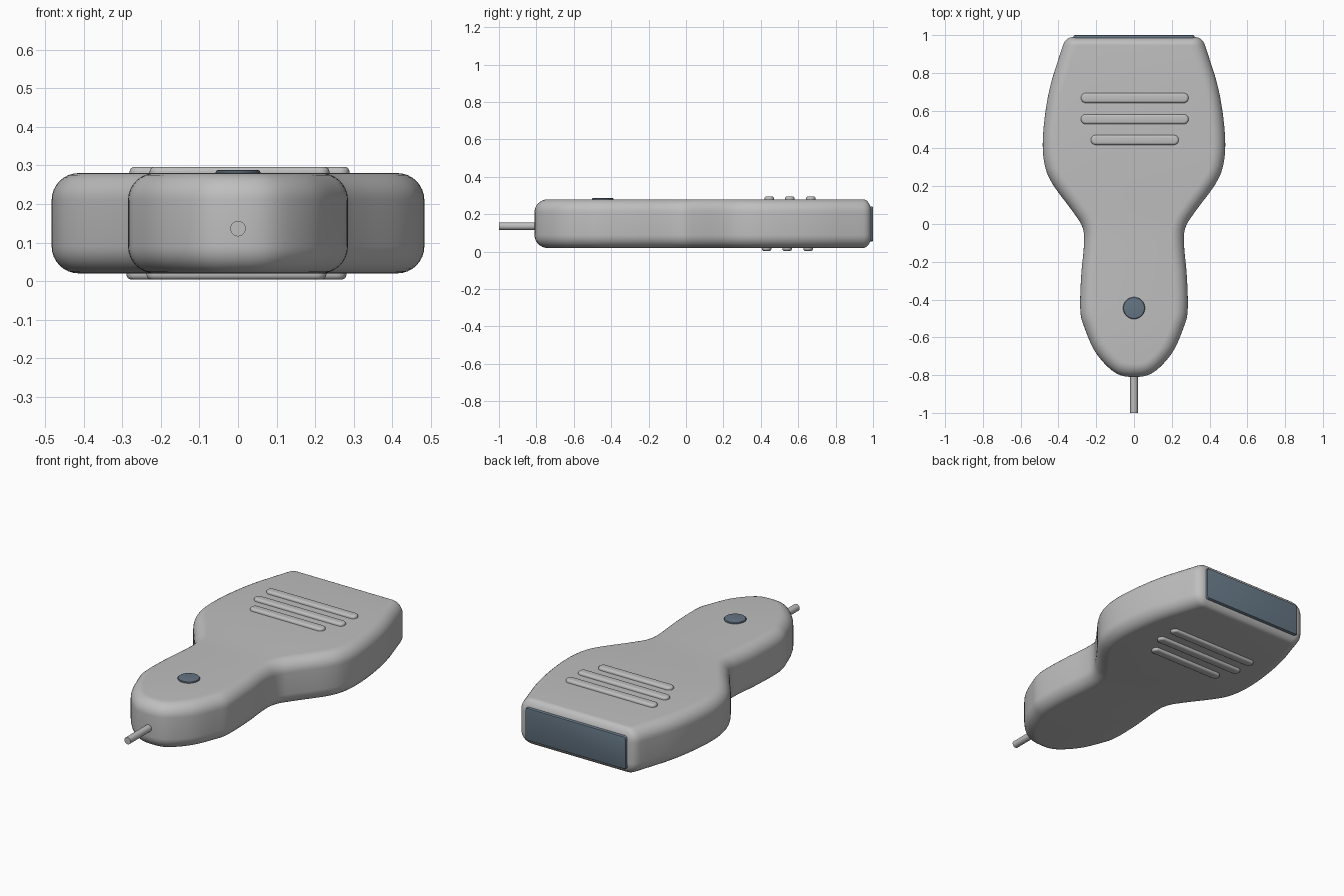
import bpy
import bmesh
from math import sin, cos, pi
from mathutils import Vector

cube = bpy.data.objects.get("Cube")
if cube:
    bpy.data.objects.remove(cube)


def material(name, rgb):
    m = bpy.data.materials.new(name)
    m.use_nodes = True
    m.diffuse_color = (*rgb, 1)
    m.node_tree.nodes["Principled BSDF"].inputs["Base Color"].default_value = (*rgb, 1)
    return m


GREY = material("light grey plastic", (0.52, 0.52, 0.52))
BLUE = material("slate blue", (0.13, 0.18, 0.23))


def loft(name, rings, mat, angle=0.6):
    """Skin equal-length closed rings, capping both ends."""
    bm = bmesh.new()
    rows = [[bm.verts.new(p) for p in ring] for ring in rings]
    n = len(rows[0])
    for a, b in zip(rows, rows[1:]):
        for i in range(n):
            j = (i + 1) % n
            bm.faces.new((a[i], a[j], b[j], b[i]))
    bm.faces.new(rows[0][::-1])
    bm.faces.new(rows[-1])
    bmesh.ops.recalc_face_normals(bm, faces=bm.faces)
    mesh = bpy.data.meshes.new(name)
    bm.to_mesh(mesh)
    bm.free()
    mesh.materials.append(mat)
    ob = bpy.data.objects.new(name, mesh)
    bpy.context.collection.objects.link(ob)
    bpy.ops.object.select_all(action="DESELECT")
    ob.select_set(True)
    bpy.context.view_layer.objects.active = ob
    bpy.ops.object.shade_smooth_by_angle(angle=angle)
    return ob


def spline(pts, steps):
    """Catmull-Rom curve through all but the first and last points."""
    out = []
    for a, b, c, d in zip(pts, pts[1:], pts[2:], pts[3:]):
        for k in range(steps):
            t = k / steps
            out.append(0.5 * (2 * b + (c - a) * t + (2 * a - 5 * b + 4 * c - d) * t * t
                              + (3 * b - a - 3 * c + d) * t ** 3))
    return out + [pts[-2]]


# Right-hand half of the body outline, cord end to window end
HALF = [Vector(p) for p in (
    (-0.1, -0.79), (0, -0.81), (0.1, -0.787), (0.2, -0.685), (0.26, -0.555),
    (0.284, -0.46), (0.28, -0.28), (0.265, -0.11), (0.272, -0.02), (0.32, 0.06),
    (0.43, 0.21), (0.472, 0.31), (0.483, 0.44), (0.465, 0.62), (0.43, 0.78),
    (0.362, 0.99), (0.33, 1.08))]
SIDE = spline(HALF, 6)
BACK = 0.99


def outline(d, z):
    """Body outline inset by d, with rounded window-end corners."""
    pts = []
    for i, p in enumerate(SIDE):
        t = (SIDE[min(i + 1, len(SIDE) - 1)] - SIDE[max(i - 1, 0)]).normalized()
        if i == 0:
            t = Vector((1, 0))
        pts.append(p + d * Vector((-t.y, t.x)))
    # meet the straight end, then round the corner
    side, end = pts[-7], pts[-1]
    edge = BACK - 0.6 * d
    corner = side.lerp(end, (edge - side.y) / (end.y - side.y))
    r = max(0.045 - 0.5 * d, 0.012)
    a = corner + (side - corner).normalized() * r
    b = corner - Vector((r, 0))
    half = [p for p in pts[:-6]]
    half += [side.lerp(a, k / 4) for k in range(1, 4)]
    for k in range(7):
        t = k / 6
        half.append(a * (1 - t) ** 2 + corner * 2 * t * (1 - t) + b * t * t)
    full = half + [Vector((-p.x, p.y)) for p in reversed(half[1:])]
    return [(p.x, p.y, z) for p in full]


# Body: rounded top and bottom edges
R, BOTTOM, TOP = 0.07, 0.02, 0.28
arc = [k / 8 * pi / 2 for k in range(9)]
lower = [outline(R * (1 - sin(a)), BOTTOM + R * (1 - cos(a))) for a in arc]
upper = [outline(R * (1 - cos(a)), TOP - R * (1 - sin(a))) for a in arc]
loft("body", lower + upper, GREY)


def pill(x, y, half, r, z):
    """Horizontal capsule outline; half is its half length."""
    ring = []
    for side in (1, -1):
        for k in range(13):
            a = -pi / 2 + pi * k / 12
            ring.append((x + side * (half - r + r * cos(a)), y + side * r * sin(a), z))
    return ring


# Grip ridges on both faces
for face, base, sign, shift in (("top", TOP, 1, 0), ("bottom", BOTTOM, -1, -0.014)):
    for i, (y, half) in enumerate(((0.667, 0.285), (0.555, 0.285), (0.445, 0.233))):
        height, soft = 0.016, 0.012
        rings = [pill(0.004 * sign, y + shift, half, 0.026, base - 0.01 * sign)]
        for k in range(5):
            a = k / 4 * pi / 2
            rings.append(pill(0.004 * sign, y + shift, half - soft * (1 - cos(a)),
                              0.026 - soft * (1 - cos(a)),
                              base + sign * (height - soft * (1 - sin(a)))))
        loft(f"{face}_grip_ridge_{i + 1}", rings, GREY, 0.8)


def disc(r, z):
    return [(r * cos(k * pi / 24), -0.445 + r * sin(k * pi / 24), z) for k in range(48)]


# Button
loft("button", [disc(0.058, 0.26), disc(0.058, 0.283), disc(0.055, 0.287),
                disc(0.05, 0.288)], BLUE)


def panel(inset, y):
    """Rounded rectangle facing the rear."""
    ring = []
    r = 0.016 - inset
    for q, (sx, sz) in enumerate(((1, 1), (-1, 1), (-1, -1), (1, -1))):
        for k in range(5):
            a = (q + k / 4) * pi / 2
            ring.append((sx * 0.304 + r * cos(a), y, 0.148 + sz * 0.078 + r * sin(a)))
    return ring


# Scanning window
loft("window", [panel(0, 0.965), panel(0, 0.994), panel(0.003, 0.999),
                panel(0.006, 1.0)], BLUE)

# Cord stub
loft("cord", [[(0.02 * cos(k * pi / 16), y, 0.136 + 0.02 * sin(k * pi / 16))
               for k in range(32)] for y in (-1.0, -0.78)], GREY)
